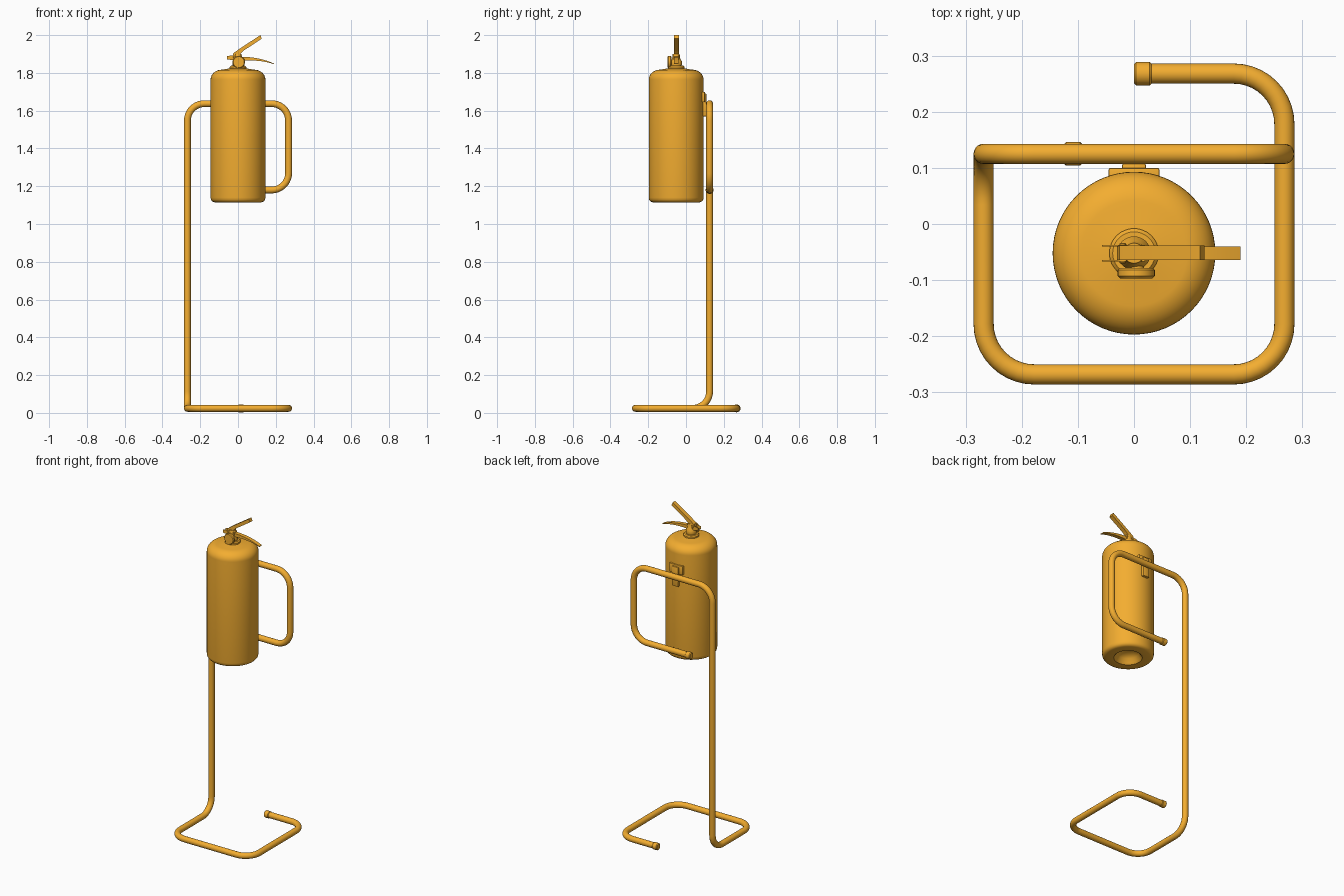
import bpy, bmesh, math
from mathutils import Vector, Matrix

if "Cube" in bpy.data.objects:
    bpy.data.objects.remove(bpy.data.objects["Cube"])

orange = bpy.data.materials.new("orange_paint")
orange.diffuse_color = (0.9, 0.42, 0.03, 1)
orange.use_nodes = True
orange.node_tree.nodes["Principled BSDF"].inputs["Base Color"].default_value = orange.diffuse_color
CY = -0.052          # cylinder axis in y
R = 0.018            # stand tube radius


def add(name, bm, angle=35):
    bmesh.ops.recalc_face_normals(bm, faces=bm.faces)
    me = bpy.data.meshes.new(name)
    bm.to_mesh(me)
    bm.free()
    ob = bpy.data.objects.new(name, me)
    bpy.context.collection.objects.link(ob)
    me.materials.append(orange)
    bpy.ops.object.select_all(action='DESELECT')
    ob.select_set(True)
    bpy.context.view_layer.objects.active = ob
    bpy.ops.object.shade_smooth_by_angle(angle=math.radians(angle))
    return ob


def lathe(name, profile, origin=(0, CY, 0), rot=Matrix(), seg=48):
    """Revolve (radius, height) points about z; end points on the axis close it."""
    bm = bmesh.new()
    vs = [bm.verts.new((r, 0, z)) for r, z in profile]
    es = [bm.edges.new(p) for p in zip(vs, vs[1:])]
    bmesh.ops.spin(bm, geom=vs + es, cent=(0, 0, 0), axis=(0, 0, 1),
                   angle=2 * math.pi, steps=seg)
    bmesh.ops.remove_doubles(bm, verts=bm.verts, dist=1e-5)
    bm.transform(Matrix.Translation(origin) @ rot)
    return add(name, bm)


def rod(name, a, b, r, seg=24):
    a, b = Vector(a), Vector(b)
    rot = (b - a).to_track_quat('Z', 'Y').to_matrix().to_4x4()
    h = (b - a).length
    e = min(0.004, r * 0.25)
    return lathe(name, [(0, 0), (r - e, 0), (r, e), (r, h - e), (r - e, h), (0, h)], a, rot, seg)


def box(name, lo, hi, bevel=0.003):
    bm = bmesh.new()
    bmesh.ops.create_cube(bm, size=1)
    lo, hi = Vector(lo), Vector(hi)
    for v in bm.verts:
        v.co = Vector([(lo[i] + hi[i]) / 2 + v.co[i] * (hi[i] - lo[i]) for i in range(3)])
    bmesh.ops.bevel(bm, geom=bm.edges[:], offset=bevel, segments=2, affect='EDGES', profile=0.5)
    return add(name, bm)


def plate(name, outline, y0, y1):
    """Extrude an x-z outline between two y positions."""
    bm = bmesh.new()
    f = bm.faces.new([bm.verts.new((x, y0, z)) for x, z in outline])
    ext = bmesh.ops.extrude_face_region(bm, geom=[f])
    for v in ext['geom']:
        if isinstance(v, bmesh.types.BMVert):
            v.co.y = y1
    return add(name, bm)


def rounded_path(corners, radius, steps=10):
    """Replace each inner right-angle corner with an arc."""
    p = [Vector(c) for c in corners]
    out = [p[0]]
    for a, c, b in zip(p, p[1:], p[2:]):
        u, w = (a - c).normalized(), (b - c).normalized()
        o = c + (u + w) * radius
        for i in range(steps + 1):
            t = math.pi / 2 * i / steps
            out.append(o - w * radius * math.cos(t) - u * radius * math.sin(t))
    return out + [p[-1]]


# Stand: one continuous bent tube
ZB, S, YB = 0.024, 0.268, 0.125
path = rounded_path([(0.01, S, ZB), (S, S, ZB), (S, -S, ZB), (-S, -S, ZB), (-S, YB, ZB),
                     (-S, YB, 1.637), (S, YB, 1.637), (S, YB, 1.18), (-0.115, YB, 1.18)], 0.09)
bm = bmesh.new()
rings, n = [], 20
d = (path[1] - path[0]).normalized()
side = Vector((0, 0, 1))
for i, p in enumerate(path):
    t = (path[min(i + 1, len(path) - 1)] - path[max(i - 1, 0)])
    if i and i < len(path) - 1:
        t = (path[i + 1] - p).normalized() + (p - path[i - 1]).normalized()
    t.normalize()
    side = (d.rotation_difference(t) @ side)
    side = (side - t * side.dot(t)).normalized()
    d = t
    up = t.cross(side)
    rings.append([bm.verts.new(p + R * (side * math.cos(a) + up * math.sin(a)))
                  for a in (2 * math.pi * k / n for k in range(n))])
for r0, r1 in zip(rings, rings[1:]):
    for k in range(n):
        bm.faces.new((r0[k], r0[(k + 1) % n], r1[(k + 1) % n], r1[k]))
bm.faces.new(rings[0])
bm.faces.new(rings[-1])
add("stand_tube", bm)

# End caps on both open tube ends
rod("base_end_cap", (0, S, ZB), (0.032, S, ZB), 0.021)
rod("arm_end_cap", (-0.125, YB, 1.18), (-0.092, YB, 1.18), 0.021)

# Extinguisher body with rounded shoulder and recessed bottom
shoulder = [(0.085 + 0.06 * math.cos(t), 1.765 + 0.052 * math.sin(t))
            for t in (math.pi / 2 * k / 10 for k in range(11))]
lathe("cylinder_body", [(0, 1.165), (0.035, 1.16), (0.06, 1.145), (0.07, 1.125), (0.08, 1.115),
                        (0.125, 1.115), (0.136, 1.119), (0.143, 1.128), (0.145, 1.14)]
      + shoulder + [(0.05, 1.823), (0, 1.827)], seg=64)

# Hanging bracket between body and upper bar
box("bracket_plate", (-0.045, 0.07, 1.645), (0.045, 0.1, 1.7))
box("bracket_hook", (-0.021, 0.085, 1.57), (0.021, 0.108, 1.69))

# Valve: neck collar, body and front gauge
lathe("neck_collar", [(0, 1.815), (0.044, 1.815), (0.044, 1.832), (0.038, 1.838), (0, 1.838)])
lathe("valve_body", [(0, 1.83), (0.026, 1.83), (0.03, 1.842), (0.03, 1.862), (0.022, 1.874),
                     (0.018, 1.9), (0, 1.9)], seg=32)
rod("gauge_stem", (0.004, CY, 1.857), (0.004, -0.082, 1.857), 0.014)
rod("pressure_gauge", (0.004, -0.078, 1.857), (0.004, -0.097, 1.857), 0.033, 32)

# Lower handle: curved tapered grip with a forked channel at its rear
arc = [(-0.02 + 0.21 * s, 1.886 - 0.036 * s ** 2.6) for s in (k / 10 for k in range(11))]
under = [(x, z - 0.022 * (1 - k / 10) - 0.004) for k, (x, z) in enumerate(arc)]
plate("lower_handle", arc + under[::-1], -0.064, -0.040)
for name, y in (("front", -0.067), ("rear", -0.040)):
    plate("handle_fork_" + name, [(-0.057, 1.872), (-0.057, 1.889), (-0.03, 1.893),
                                  (0.02, 1.893), (0.02, 1.866), (-0.02, 1.866)], y, y + 0.003)
rod("handle_pivot_pin", (-0.02, -0.070, 1.884), (-0.02, -0.034, 1.884), 0.006, 16)

# Upper lever: raised straight squeeze lever
plate("upper_lever", [(-0.03, 1.88), (-0.026, 1.903), (0.0, 1.922), (0.118, 2.0),
                      (0.126, 1.981), (0.03, 1.918), (0.012, 1.9), (0.0, 1.884)], -0.064, -0.038)
